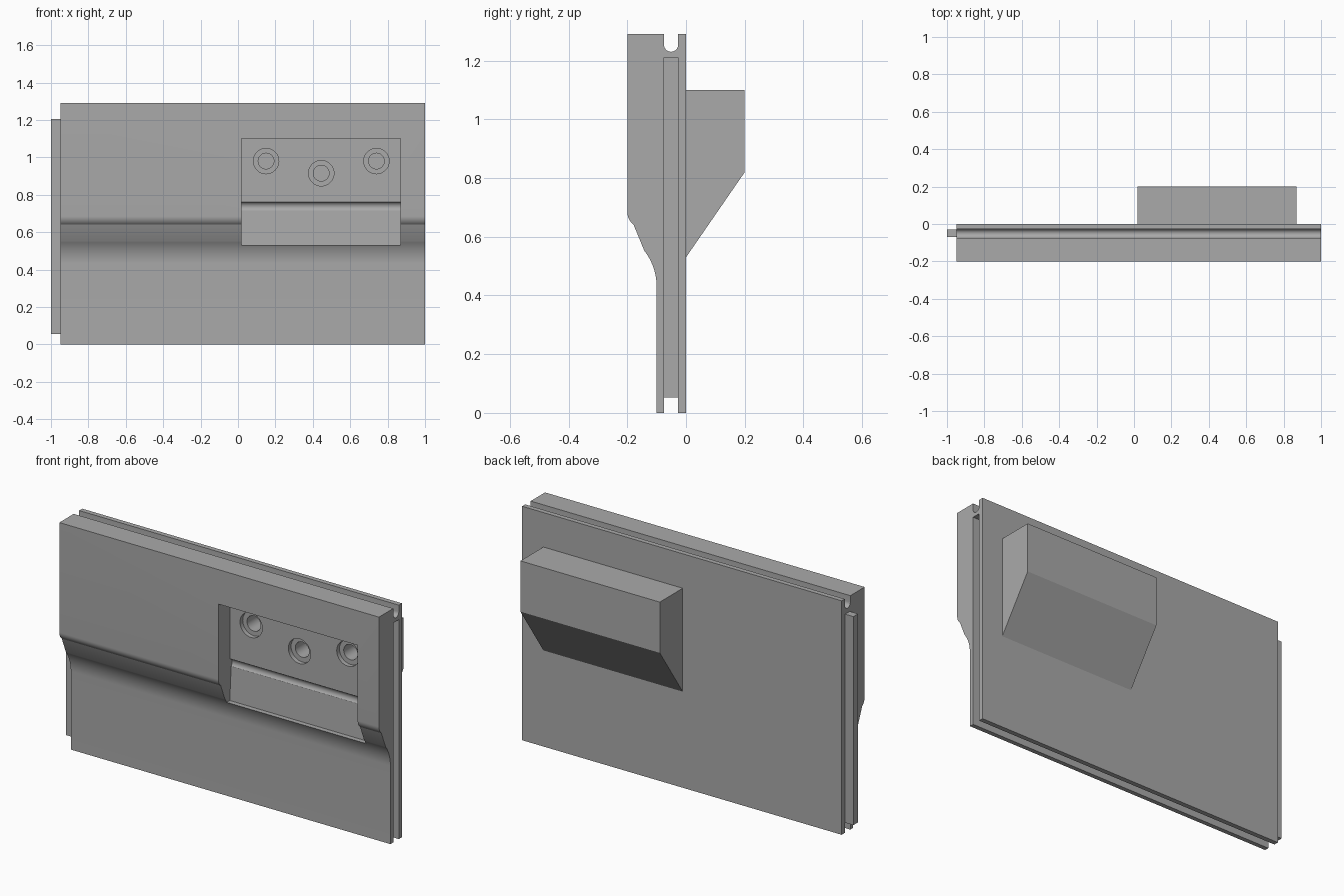
import bpy, bmesh, math
from mathutils import Matrix, Vector

cube = bpy.data.objects.get("Cube")
if cube:
    bpy.data.objects.remove(cube, do_unlink=True)

grey = bpy.data.materials.new("plain_grey")
grey.use_nodes = True
colour = (0.4, 0.4, 0.4, 1)
grey.diffuse_color = colour
grey.node_tree.nodes["Principled BSDF"].inputs["Base Color"].default_value = colour


def make(name, bm):
    bmesh.ops.recalc_face_normals(bm, faces=bm.faces)
    mesh = bpy.data.meshes.new(name)
    bm.to_mesh(mesh)
    bm.free()
    mesh.materials.append(grey)
    obj = bpy.data.objects.new(name, mesh)
    bpy.context.collection.objects.link(obj)
    return obj


def prism(name, outline, x0, x1):
    """Extrude a (y, z) outline along x."""
    bm = bmesh.new()
    face = bm.faces.new([bm.verts.new((x0, y, z)) for y, z in outline])
    ext = bmesh.ops.extrude_face_region(bm, geom=[face])
    moved = [v for v in ext["geom"] if isinstance(v, bmesh.types.BMVert)]
    bmesh.ops.translate(bm, verts=moved, vec=Vector((x1 - x0, 0, 0)))
    return make(name, bm)


def rect(y0, y1, z0, z1):
    return [(y0, z0), (y1, z0), (y1, z1), (y0, z1)]


def rod(name, x, z, radius, y0, y1):
    """Cylinder along y."""
    bm = bmesh.new()
    place = Matrix.Translation((x, (y0 + y1) / 2, z)) @ Matrix.Rotation(math.pi / 2, 4, "X")
    bmesh.ops.create_cone(bm, cap_ends=True, segments=40, radius1=radius,
                          radius2=radius, depth=y1 - y0, matrix=place)
    return make(name, bm)


def activate(obj):
    bpy.ops.object.select_all(action="DESELECT")
    obj.select_set(True)
    bpy.context.view_layer.objects.active = obj


def cut(targets, cutter):
    for obj in targets:
        activate(obj)
        mod = obj.modifiers.new("cut", "BOOLEAN")
        mod.operation = "DIFFERENCE"
        mod.solver = "EXACT"
        mod.object = cutter
        bpy.ops.object.modifier_apply(modifier=mod.name)
    bpy.data.objects.remove(cutter, do_unlink=True)


def arc(cy, cz, r, a0, a1, n):
    angles = [math.radians(a0 + (a1 - a0) * i / n) for i in range(n + 1)]
    return [(cy + r * math.cos(a), cz + r * math.sin(a)) for a in angles]


# Panel: thick top, curved step, thin bottom, grooves in both long edges
HEIGHT = 1.29
S0, S1 = -0.075, -0.027
mid, half = (S0 + S1) / 2, (S1 - S0) / 2
step = arc(-0.3, 0.43, 0.2, 0, 38, 12)
step += arc(-0.145, 0.685, 0.055, 232, 180, 8)
outline = [(0, 0), (0, HEIGHT), (S1, HEIGHT)]
outline += arc(mid, 1.23 + half, half, 0, -180, 12)
outline += [(S0, HEIGHT), (-0.2, HEIGHT)] + step[::-1]
outline += [(-0.1, 0), (S0, 0), (S0, 0.052), (S1, 0.052), (S1, 0)]
panel = prism("panel", outline, -0.95, 1)

# Groove in one end, tongue on the other
cut([panel], prism("end_groove", rect(S0, S1, -0.1, 1.21), 0.945, 1.1))
tongue = prism("tongue", rect(-0.07, -0.03, 0.055, 1.205), -1, -0.94)

# Wedge-bottomed block on the back
block = prism("back_block", [(0, 0.53), (0.2, 0.82), (0.2, 1.1), (0, 1.1)], 0.02, 0.87)

# Front pocket with a shallow rounded groove across its back wall
pocket = [(-0.3, 1.1), (-0.1, 1.1), (-0.1, 0.76)]
pocket += arc(-0.108, 0.735, 0.028, 50, -45, 8)
pocket += [(-0.1, 0.53), (-0.3, 0.53)]
cut([panel], prism("pocket", pocket, 0.02, 0.87))

# Counterbored holes
for x, z in [(0.15, 0.98), (0.445, 0.915), (0.74, 0.98)]:
    cut([panel], rod("counterbore", x, z, 0.068, -0.15, -0.076))
    cut([panel, block], rod("bore", x, z, 0.042, -0.15, 0.1))

for obj in (panel, tongue, block):
    activate(obj)
    bpy.ops.object.shade_smooth_by_angle(angle=math.radians(25))
